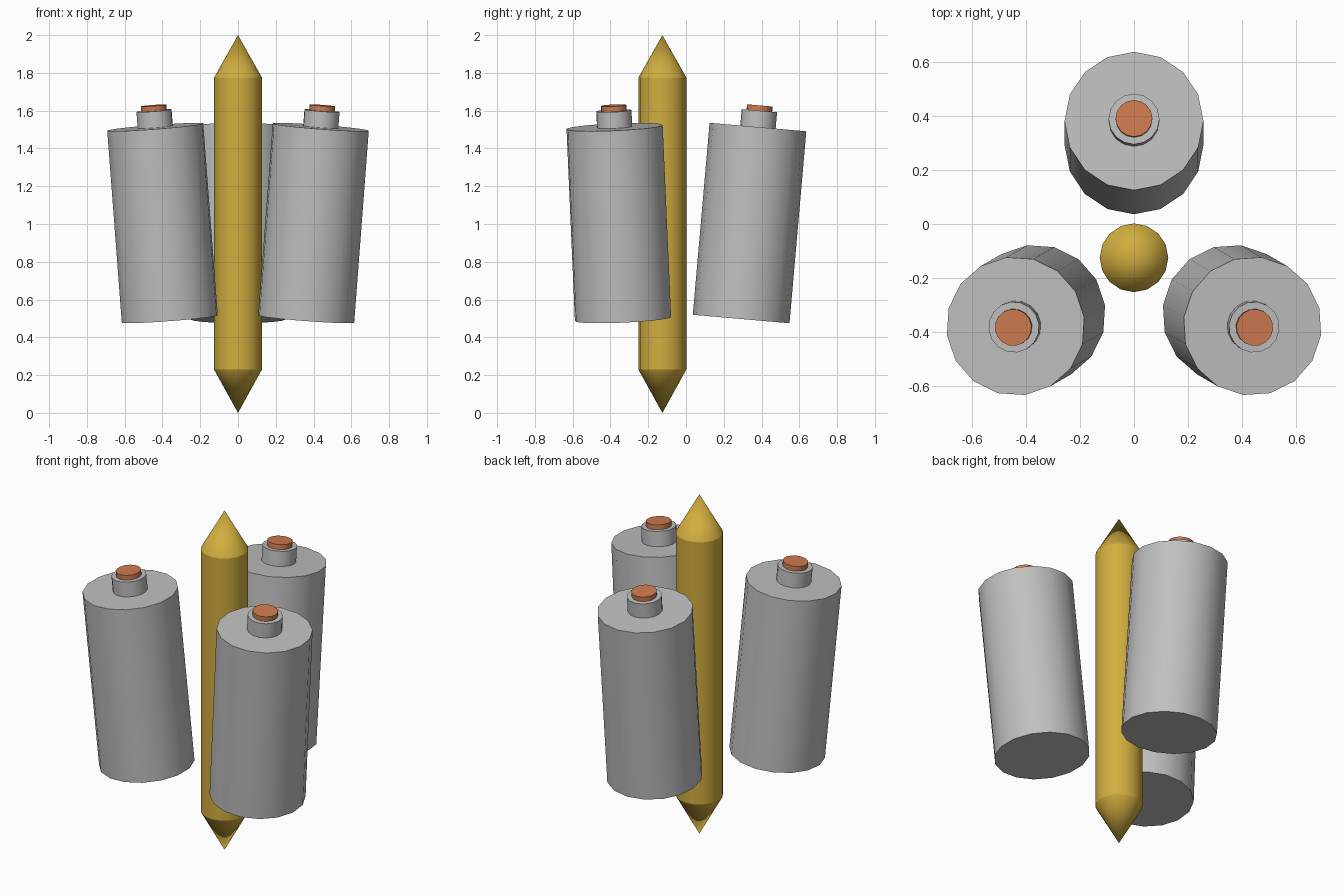
import bpy
import math
from mathutils import Matrix, Vector

cube = bpy.data.objects.get("Cube")
if cube:
    bpy.data.objects.remove(cube, do_unlink=True)

SIDES = 16
AXIS = Vector((0, -0.125, 0))


def material(name, rgb):
    mat = bpy.data.materials.new(name)
    mat.use_nodes = True
    color = (*rgb, 1)
    mat.diffuse_color = color
    mat.node_tree.nodes["Principled BSDF"].inputs["Base Color"].default_value = color
    return mat


gold = material("gold", (0.64, 0.42, 0.05))
silver = material("silver", (0.527, 0.527, 0.527))
copper = material("copper", (0.62, 0.2, 0.08))


def solid(name, r1, r2, z1, z2, mat, frame):
    """Cylinder or cone along the frame's local z, from z1 to z2."""
    bpy.ops.mesh.primitive_cone_add(vertices=SIDES, radius1=r1, radius2=r2, depth=z2 - z1)
    obj = bpy.context.object
    obj.name = name
    obj.data.transform(Matrix.Translation((0, 0, (z1 + z2) / 2)))
    obj.matrix_world = frame
    obj.data.materials.append(mat)
    bpy.ops.object.shade_smooth_by_angle(angle=math.radians(25))
    return obj


# Central rod with pointed ends
rod_frame = Matrix.Translation(AXIS)
R = 0.127
LOW, HIGH = 0.23, 1.775
solid("rod_lower_tip", 0, R, 0, LOW, gold, rod_frame)
solid("rod_shaft", R, R, LOW, HIGH, gold, rod_frame)
solid("rod_upper_tip", R, 0, HIGH, 2, gold, rod_frame)

# Three canisters around the rod, leaning outwards
LENGTH = 1.02
lean = Matrix.Rotation(math.radians(-5), 4, "X")
for i, place in enumerate(("back", "right", "left")):
    turn = Matrix.Rotation(i * math.tau / 3, 4, "Z")
    frame = rod_frame @ turn @ Matrix.Translation((0, 0.417, 0.497)) @ lean
    solid(place + "_canister", 0.257, 0.257, 0, LENGTH, silver, frame)
    solid(place + "_neck", 0.094, 0.094, LENGTH, LENGTH + 0.087, silver, frame)
    solid(place + "_cap", 0.068, 0.068, LENGTH + 0.087, LENGTH + 0.115, copper, frame)
